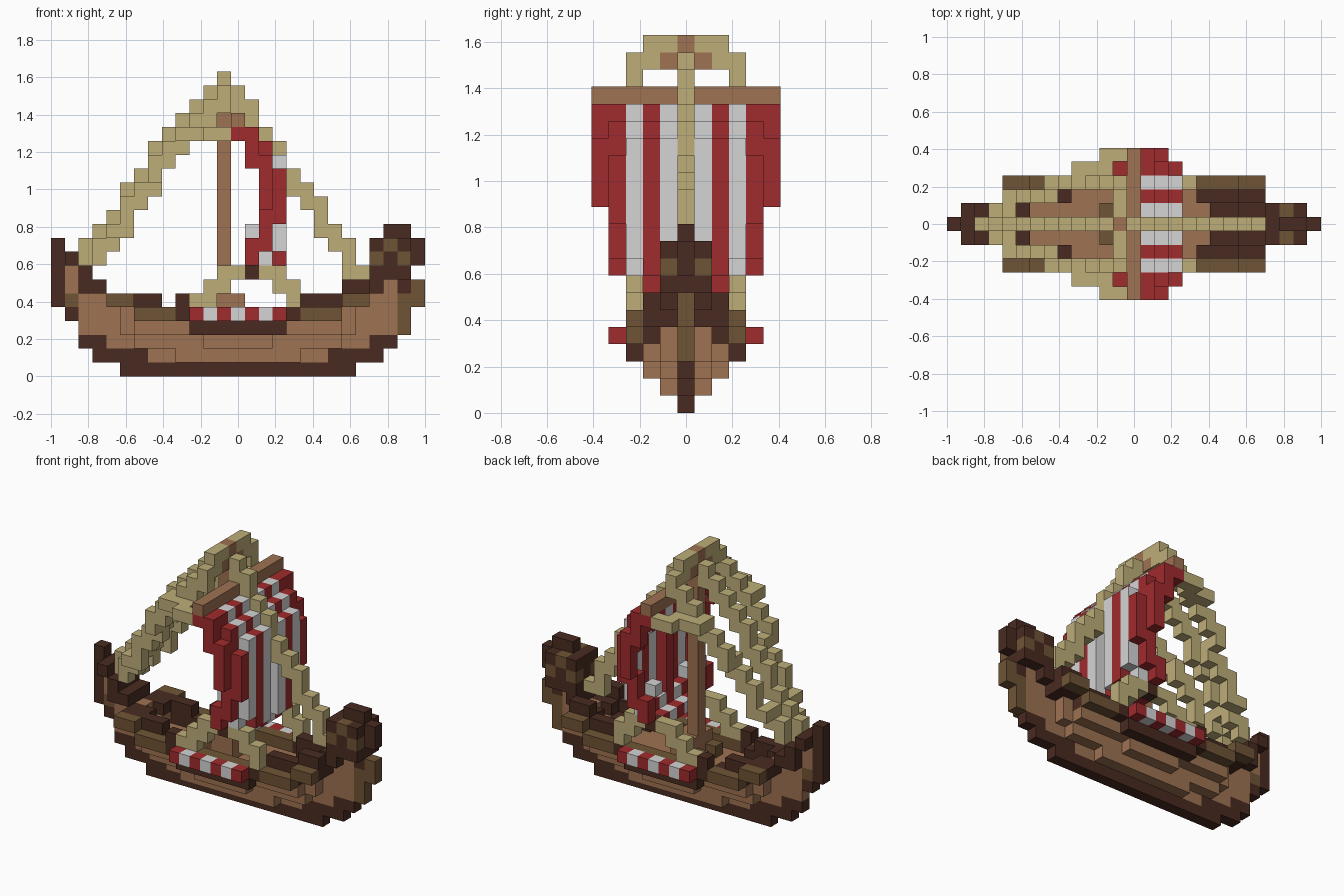
import bpy
import bmesh
from mathutils import Vector

start_cube = bpy.data.objects.get("Cube")
if start_cube:
    bpy.data.objects.remove(start_cube, do_unlink=True)

UNIT = 2 / 27          # edge of one block
blocks = {}            # (x, y, z) -> (part name, colour name)


def make_material(name, rgb):
    linear = [((c / 255 + 0.055) / 1.055) ** 2.4 for c in rgb] + [1]
    mat = bpy.data.materials.new(name)
    mat.use_nodes = True
    mat.diffuse_color = linear
    mat.node_tree.nodes["Principled BSDF"].inputs["Base Color"].default_value = linear
    return mat


materials = {
    "dark_wood": make_material("dark_wood", (73, 43, 33)),
    "brown_wood": make_material("brown_wood", (112, 84, 54)),
    "light_wood": make_material("light_wood", (158, 114, 82)),
    "rope_tan": make_material("rope_tan", (190, 174, 121)),
    "red": make_material("red", (160, 43, 45)),
    "white": make_material("white", (213, 213, 213)),
}


def span(value):
    first, last = value if isinstance(value, tuple) else (value, value)
    return range(first, last + 1)


def fill(part, colour, x, y, z):
    """Fill a block range, mirrored across the ship's centre line."""
    for i in span(x):
        for j in span(y):
            for k in span(z):
                for side in (j, -j):
                    blocks[i, side, k] = (part, colour)


def rope(part, points):
    """Stepped rope through the points, joined face to face."""
    for start, end in zip(points, points[1:]):
        a, b = Vector(start), Vector(end)
        steps = int(max(abs(c) for c in b - a))
        last = [round(c) for c in a]
        for s in range(steps + 1):
            goal = [round(c) for c in a.lerp(b, s / steps)]
            for axis in (2, 0, 1):
                last[axis] = goal[axis]
                fill(part, "rope_tan", *last)


# Hull planking: short outer planks over a long narrow core
fill("hull", "light_wood", (-6, 6), 0, 1)
fill("hull", "light_wood", (-4, 4), 1, 1)
fill("hull", "light_wood", (-9, 9), 0, 2)
fill("hull", "light_wood", (-7, 7), 1, 2)
fill("hull", "light_wood", (-2, 2), 2, 2)
fill("hull", "light_wood", (-10, 10), 0, 3)
fill("hull", "light_wood", (-8, 8), 1, 3)
fill("hull", "light_wood", (-7, 7), 2, 3)
for end in (-1, 1):
    fill("hull", "light_wood", end * 8, (0, 1), 4)
    fill("hull", "light_wood", end * 9, 0, (4, 5))
    fill("hull", "light_wood", end * 10, 0, (4, 5))
    fill("hull", "light_wood", end * 11, 0, (3, 6))

# Keel and the stems at both ends
fill("keel", "dark_wood", (-8, 8), 0, 0)
for end in (-1, 1):
    for i in (7, 8, 9, 10):
        fill("keel", "dark_wood", end * i, 0, 1)
    for i in (10, 11):
        fill("keel", "dark_wood", end * i, 0, 2)
fill("stern_post", "dark_wood", -13, 0, (5, 9))
fill("stern_post", "dark_wood", -12, 0, 4)
fill("stern_post", "brown_wood", -12, 0, 5)
fill("stern_post", "light_wood", -12, 0, (6, 7))
fill("stern_post", "dark_wood", -12, (0, 1), 8)
fill("stern_post", "dark_wood", -11, (0, 1), 7)
fill("bow_post", "brown_wood", 12, 0, (3, 5))
fill("bow_post", "dark_wood", 12, 0, 6)
fill("bow_post", "brown_wood", 13, 0, (5, 6))

# Curled bow head
fill("bow_head", "dark_wood", (10, 12), (0, 1), (7, 9))
fill("bow_head", "brown_wood", 10, 1, 8)
fill("bow_head", "brown_wood", 11, 1, 9)
fill("bow_head", "brown_wood", 12, 1, 8)
fill("bow_head", "dark_wood", (11, 12), 0, 10)
fill("bow_head", "dark_wood", 13, 0, (8, 9))

# Gunwales that rise toward the ends
for end in (-1, 1):
    for i in (5, 6, 7):
        fill("gunwale", "brown_wood", end * i, 3, 4)
        fill("gunwale", "dark_wood", end * i, 2, 4)
    for i in (8, 9):
        fill("gunwale", "brown_wood", end * i, 3, 5)
        fill("gunwale", "dark_wood", end * i, (1, 2), 5)
    fill("gunwale", "dark_wood", end * 4, 3, 4)
    fill("gunwale", "dark_wood", end * 10, (0, 1), 6)
fill("gunwale", "dark_wood", (-7, -6), 2, 5)
fill("gunwale", "dark_wood", -4, 3, 5)
fill("gunwale", "dark_wood", -11, 1, 6)
fill("gunwale", "dark_wood", (5, 7), 2, 5)
fill("gunwale", "dark_wood", (8, 9), 2, 6)
fill("gunwale", "dark_wood", (-3, 3), 3, 3)
fill("gunwale", "brown_wood", (-3, 3), 3, 4)
fill("foredeck", "dark_wood", (6, 7), (0, 1), 4)

# Shields along the sides
for i in span((-3, 3)):
    fill("shields", "red" if i % 2 else "white", i, 4, 4)

# Mast, its foot, and the yard
fill("mast_foot", "light_wood", (-1, 0), (0, 1), (4, 5))
fill("mast_foot", "brown_wood", -2, 1, 4)
fill("mast", "light_wood", -1, 0, (4, 19))
fill("mast", "rope_tan", -1, 0, 20)
fill("mast", "light_wood", -1, 0, 21)
fill("yard", "light_wood", 0, (0, 5), 18)


def sail_x(j, k):
    """Billow of the sail at a column and height."""
    if k >= 16:
        return 1 if k == 17 or j == 5 else 2
    if j in (0, 5):
        return 1 if k < 8 else 2
    if j == 4:
        return 1 if k < 10 else 2 if k < 12 or k == 15 else 3
    if j == 3:
        return 2 if k < 10 else 3
    return {7: 1, 8: 2}.get(k, 3)


# Striped sail
stripe = ["red", "white", "red", "white", "red", "red"]
lowest = [7, 7, 7, 8, 8, 12]
for j in range(6):
    fill("sail", stripe[j], 0, j, 17)
    for k in range(lowest[j], 18):
        here, above = sail_x(j, k), sail_x(j, min(k + 1, 17))
        fill("sail", stripe[j], (min(here, above), max(here, above)), j, k)
fill("sail", "white", 1, 3, 10)

# Sheets arching over the shields
fill("sheets", "dark_wood", 1, 3, 7)
rope("sheets", [(-3, 3, 5), (-2, 3, 5), (-1, 3, 6), (0, 3, 7)])
rope("sheets", [(4, 3, 5), (3, 3, 6), (2, 3, 7)])

# Masthead lifts running aft to meet the braces
fill("lifts", "rope_tan", -1, (1, 2), 21)
fill("lifts", "light_wood", -1, 1, 20)
fill("lifts", "rope_tan", -1, (2, 3), 20)
rope("lifts", [(-1, 3, 20), (-2, 3, 19), (-4, 3, 17)])

# Stays and braces
rope("forestay", [(0, 0, 20), (2, 0, 17), (4, 0, 14), (7, 0, 10), (9, 0, 7)])
rope("backstay", [(-2, 0, 20), (-5, 0, 17), (-6, 0, 15), (-8, 0, 13), (-9, 0, 10),
                  (-11, 0, 9), (-11, 0, 8)])
rope("braces", [(-1, 5, 17), (-2, 5, 17), (-2, 4, 17), (-4, 4, 17), (-4, 3, 17),
                (-6, 3, 15), (-6, 2, 14), (-9, 2, 10), (-9, 1, 10), (-10, 1, 8)])


def build_part(part):
    """Mesh the visible block sides of one part."""
    bm = bmesh.new()
    names = []
    for cell, (owner, colour) in blocks.items():
        if owner != part:
            continue
        if colour not in names:
            names.append(colour)
        centre = Vector(cell) + Vector((0, 0, 0.5))
        for axis in range(3):
            for sign in (-1, 1):
                normal = Vector((0, 0, 0))
                normal[axis] = sign
                if tuple(int(c) for c in Vector(cell) + normal) in blocks:
                    continue
                u = normal.yzx / 2
                v = normal.cross(u)
                middle = centre + normal / 2
                corners = (middle - u - v, middle + u - v, middle + u + v, middle - u + v)
                face = bm.faces.new([bm.verts.new(c * UNIT) for c in corners])
                face.material_index = names.index(colour)
                face.normal_update()
                if face.normal.dot(normal) < 0:
                    face.normal_flip()
    bmesh.ops.remove_doubles(bm, verts=bm.verts, dist=UNIT / 100)
    mesh = bpy.data.meshes.new(part)
    bm.to_mesh(mesh)
    bm.free()
    for name in names:
        mesh.materials.append(materials[name])
    bpy.context.collection.objects.link(bpy.data.objects.new(part, mesh))


for part_name in sorted({owner for owner, colour in blocks.values()}):
    build_part(part_name)
